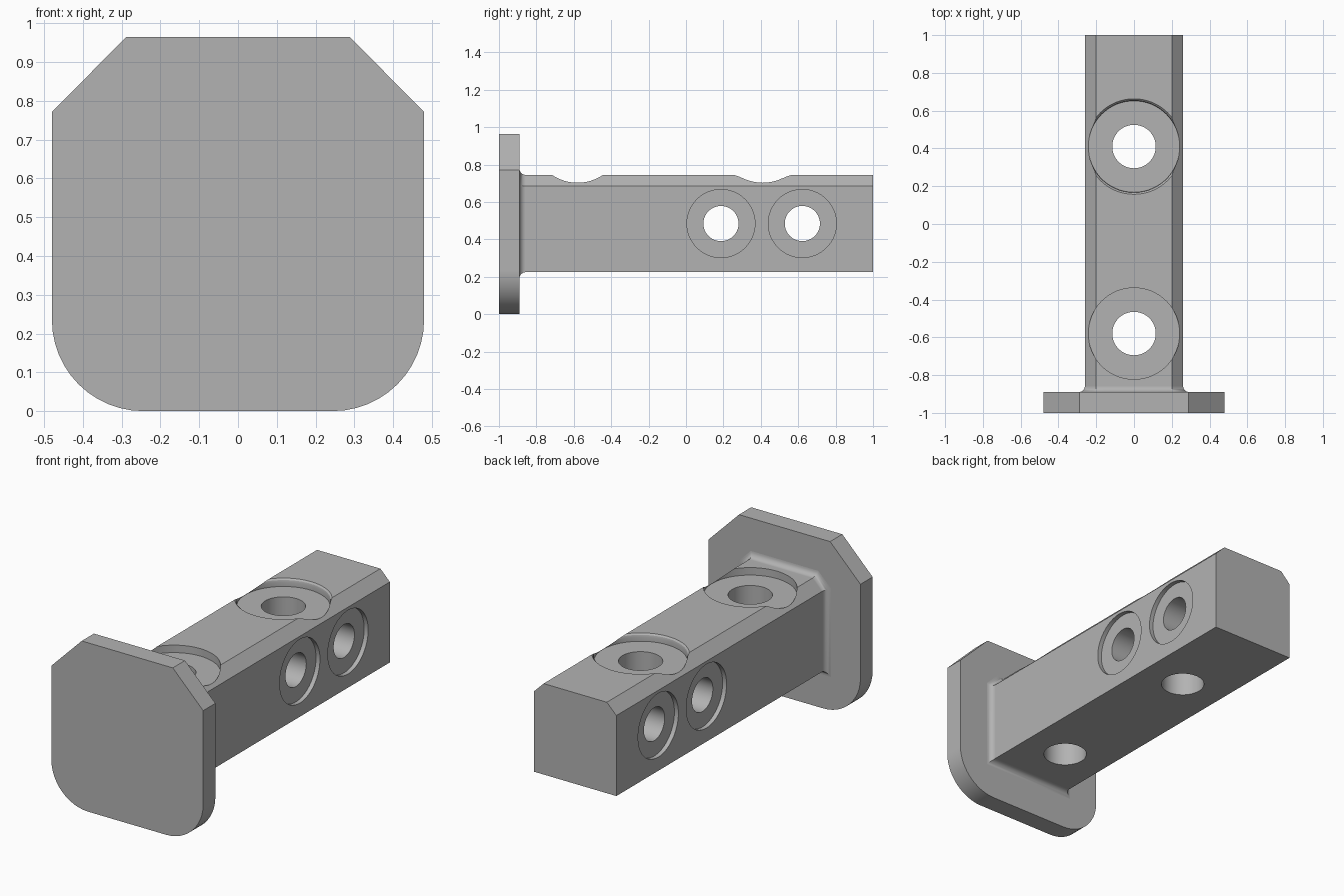
import bpy
import bmesh
from math import sin, cos, pi, radians
from mathutils import Matrix, Vector

cube = bpy.data.objects.get("Cube")
if cube:
    bpy.data.objects.remove(cube)

grey = bpy.data.materials.new("plain_grey")
grey.use_nodes = True
colour = (0.45, 0.45, 0.45, 1)
grey.diffuse_color = colour
grey.node_tree.nodes["Principled BSDF"].inputs["Base Color"].default_value = colour

PLATE_BACK = -0.89
FILLET = 0.033


def loft(name, rings):
    """Skin a list of equal-length point rings and cap both ends."""
    bm = bmesh.new()
    rows = [[bm.verts.new(p) for p in ring] for ring in rings]
    for a, b in zip(rows, rows[1:]):
        for i in range(len(a)):
            j = (i + 1) % len(a)
            bm.faces.new((a[i], a[j], b[j], b[i]))
    bm.faces.new(rows[0])
    bm.faces.new(rows[-1])
    bmesh.ops.recalc_face_normals(bm, faces=bm.faces)
    mesh = bpy.data.meshes.new(name)
    bm.to_mesh(mesh)
    bm.free()
    obj = bpy.data.objects.new(name, mesh)
    bpy.context.collection.objects.link(obj)
    mesh.materials.append(grey)
    return obj


def mirrored(half):
    """Close a right-hand outline, listed bottom to top, across x = 0."""
    return half + [(-x, z) for x, z in reversed(half)]


def bar_ring(y, grow=0):
    """Chamfered bar section at y, offset outwards by grow."""
    w, bottom, top = 0.26 + grow, 0.225 - grow, 0.745 + grow
    c = 0.06 + 0.586 * grow
    half = [(w, bottom), (w, top - c), (w - c, top)]
    return [Vector((x, y, z)) for x, z in mirrored(half)]


def lathe(name, profile, matrix):
    """Round cutter from (radius, height) pairs about its local z axis."""
    n = 64
    angles = [2 * pi * i / n for i in range(n)]
    rings = [[matrix @ Vector((r * cos(a), r * sin(a), h)) for a in angles]
             for r, h in profile]
    obj = loft(name, rings)
    obj.hide_render = True
    return obj


def activate(obj):
    bpy.ops.object.select_all(action="DESELECT")
    obj.select_set(True)
    bpy.context.view_layer.objects.active = obj


def cut(obj, cutter):
    activate(obj)
    mod = obj.modifiers.new("hole", "BOOLEAN")
    mod.operation = "DIFFERENCE"
    mod.solver = "EXACT"
    mod.object = cutter
    bpy.ops.object.modifier_apply(modifier=mod.name)
    bpy.data.objects.remove(cutter)


# End plate: rounded lower corners, chamfered upper corners
R = 0.235
arc = [(0.48 - R + R * sin(t), R - R * cos(t))
       for t in (i * pi / 24 for i in range(13))]
plate_outline = mirrored(arc + [(0.48, 0.772), (0.288, 0.965)])
plate = loft("end_plate", [[Vector((x, y, z)) for x, z in plate_outline]
                           for y in (-1, PLATE_BACK)])

# Bar with a fillet flaring into the plate
steps = [i * pi / 12 for i in range(7)]
rings = [bar_ring(PLATE_BACK + FILLET * (1 - cos(t)), FILLET * (1 - sin(t)))
         for t in steps]
bar = loft("bar", rings + [bar_ring(1)])

# Vertical holes with shallow seats on top; the rear seat has a soft rim
for y, rim in ((-0.58, [(0.242, 0.9)]),
               (0.41, [(0.242, 0.725), (0.245, 0.737), (0.254, 0.746), (0.254, 0.9)])):
    seat = [(0.115, 0.1), (0.115, 0.702), (0.242, 0.702)] + rim
    cut(bar, lathe("vertical_hole_cutter", seat, Matrix.Translation((0, y, 0))))

# Cross holes with shallow seats on both sides
for y in (0.187, 0.622):
    profile = [(0.182, -0.4), (0.182, -0.235), (0.094, -0.235),
               (0.094, 0.235), (0.182, 0.235), (0.182, 0.4)]
    place = Matrix.Translation((0, y, 0.485)) @ Matrix.Rotation(pi / 2, 4, "Y")
    cut(bar, lathe("cross_hole_cutter", profile, place))

for part in (plate, bar):
    activate(part)
    bpy.ops.object.shade_smooth_by_angle(angle=radians(30))
    weighted = part.modifiers.new("flat_face_normals", "WEIGHTED_NORMAL")
    weighted.keep_sharp = True
